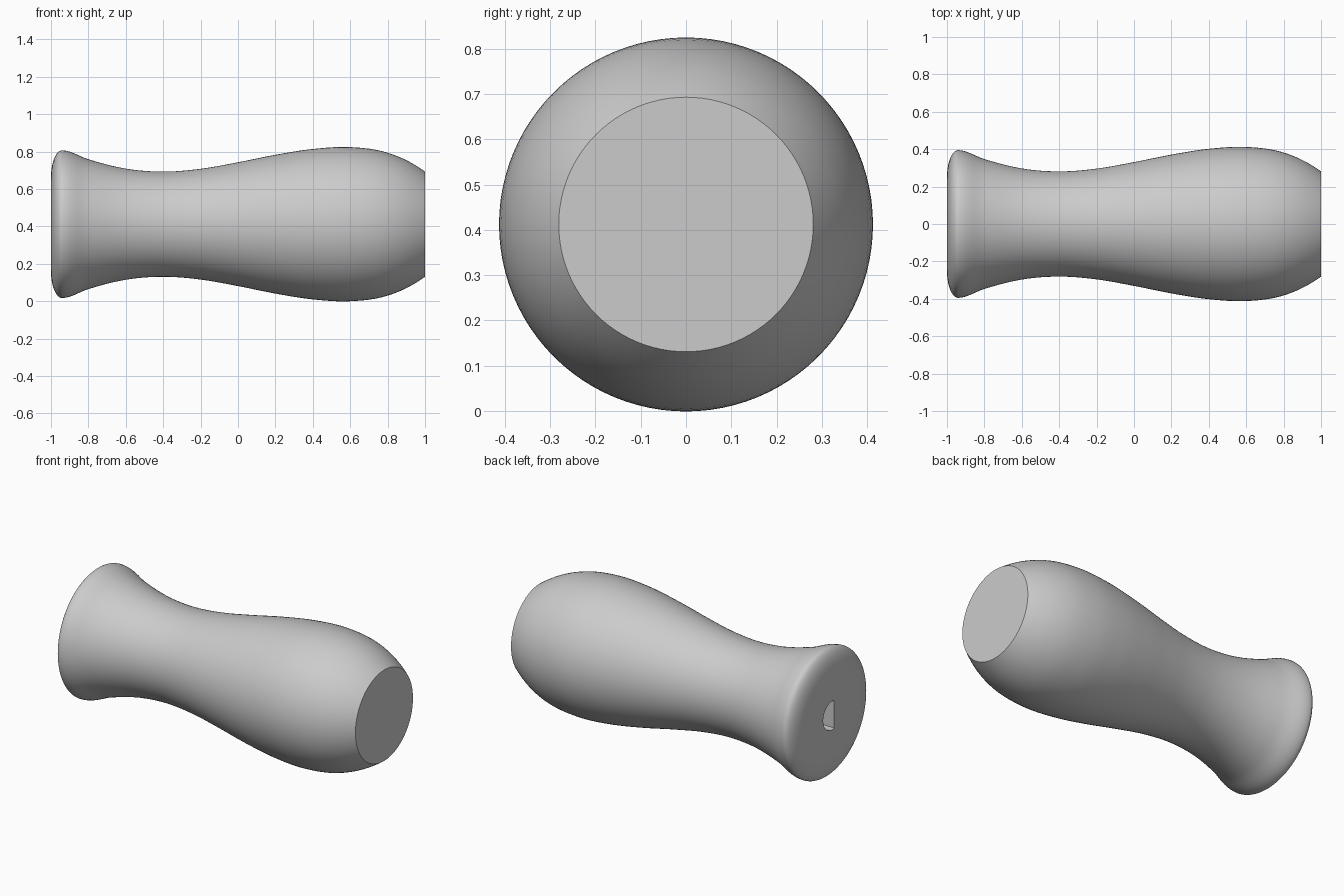
import bpy, bmesh, math

if "Cube" in bpy.data.objects:
    bpy.data.objects.remove(bpy.data.objects["Cube"], do_unlink=True)

AXIS_Z = 0.412
SEGMENTS = 96

grey = bpy.data.materials.new("plain grey")
grey.use_nodes = True
grey.diffuse_color = (0.6, 0.6, 0.6, 1)
grey.node_tree.nodes["Principled BSDF"].inputs["Base Color"].default_value = (0.6, 0.6, 0.6, 1)


def smooth_path(points, steps):
    """Cubic curve through (x, radius) points, level at the first one."""
    slopes = [0.0]
    for a, b, c in zip(points, points[1:], points[2:]):
        left, right = b[0] - a[0], c[0] - b[0]
        slopes.append(((b[1] - a[1]) / left * right + (c[1] - b[1]) / right * left) / (left + right))
    last, end = points[-2:]
    slopes.append(2 * (end[1] - last[1]) / (end[0] - last[0]) - slopes[-1])
    path = []
    for i in range(len(points) - 1):
        (x0, r0), (x1, r1) = points[i], points[i + 1]
        w = x1 - x0
        for k in range(steps):
            t = k / steps
            r = ((2 * t**3 - 3 * t**2 + 1) * r0 + (t**3 - 2 * t**2 + t) * w * slopes[i]
                 + (3 * t**2 - 2 * t**3) * r1 + (t**3 - t**2) * w * slopes[i + 1])
            path.append((x0 + t * w, r))
    return path + [points[-1]]


def make_object(name, bm):
    bmesh.ops.recalc_face_normals(bm, faces=bm.faces)
    mesh = bpy.data.meshes.new(name)
    bm.to_mesh(mesh)
    bm.free()
    mesh.materials.append(grey)
    obj = bpy.data.objects.new(name, mesh)
    bpy.context.collection.objects.link(obj)
    return obj


# Handle outline: flat end, rounded rim, then waist and swell
rim = [(-1, 0.23)]
for k in range(12):
    t = math.pi / 2 * (1 - k / 12)
    rim.append((-0.94 - 0.06 * math.sin(t), 0.25 + 0.145 * math.cos(t)))
body = smooth_path([(-0.94, 0.395), (-0.8, 0.347), (-0.6, 0.297), (-0.4, 0.281),
                    (-0.2, 0.296), (0, 0.331), (0.2, 0.371), (0.4, 0.402),
                    (0.6, 0.412), (0.8, 0.382), (0.9, 0.342), (1, 0.281)], 6)

# Turned handle body
bm = bmesh.new()
rings = []
for x, r in rim + body:
    angles = [math.tau * i / SEGMENTS for i in range(SEGMENTS)]
    rings.append([bm.verts.new((x, r * math.cos(a), AXIS_Z + r * math.sin(a))) for a in angles])
for a, b in zip(rings, rings[1:]):
    for i in range(SEGMENTS):
        j = (i + 1) % SEGMENTS
        bm.faces.new((a[i], a[j], b[j], b[i]))
bm.faces.new(rings[0])
bm.faces.new(rings[-1])
handle = make_object("handle", bm)

# D-shaped socket cutter: round towards the back, flat towards the front
bm = bmesh.new()
radius, flat_y = 0.088, -0.02
half = math.acos(flat_y / radius)
arc = []
for i in range(33):
    a = half * (i / 16 - 1)
    arc.append(bm.verts.new((-1.1, radius * math.cos(a), AXIS_Z + radius * math.sin(a))))
face = bm.faces.new(arc)
new = bmesh.ops.extrude_face_region(bm, geom=[face])["geom"]
bmesh.ops.translate(bm, vec=(1.1, 0, 0), verts=[v for v in new if isinstance(v, bmesh.types.BMVert)])
cutter = make_object("socket_cutter", bm)
cutter.hide_render = True

# Cut the socket and smooth the surface
cut = handle.modifiers.new("socket", 'BOOLEAN')
cut.operation = 'DIFFERENCE'
cut.solver = 'EXACT'
cut.object = cutter
for obj in bpy.context.selected_objects:
    obj.select_set(False)
handle.select_set(True)
bpy.context.view_layer.objects.active = handle
bpy.ops.object.modifier_apply(modifier=cut.name)
bpy.data.objects.remove(cutter, do_unlink=True)
bpy.ops.object.shade_smooth_by_angle(angle=math.radians(30))
